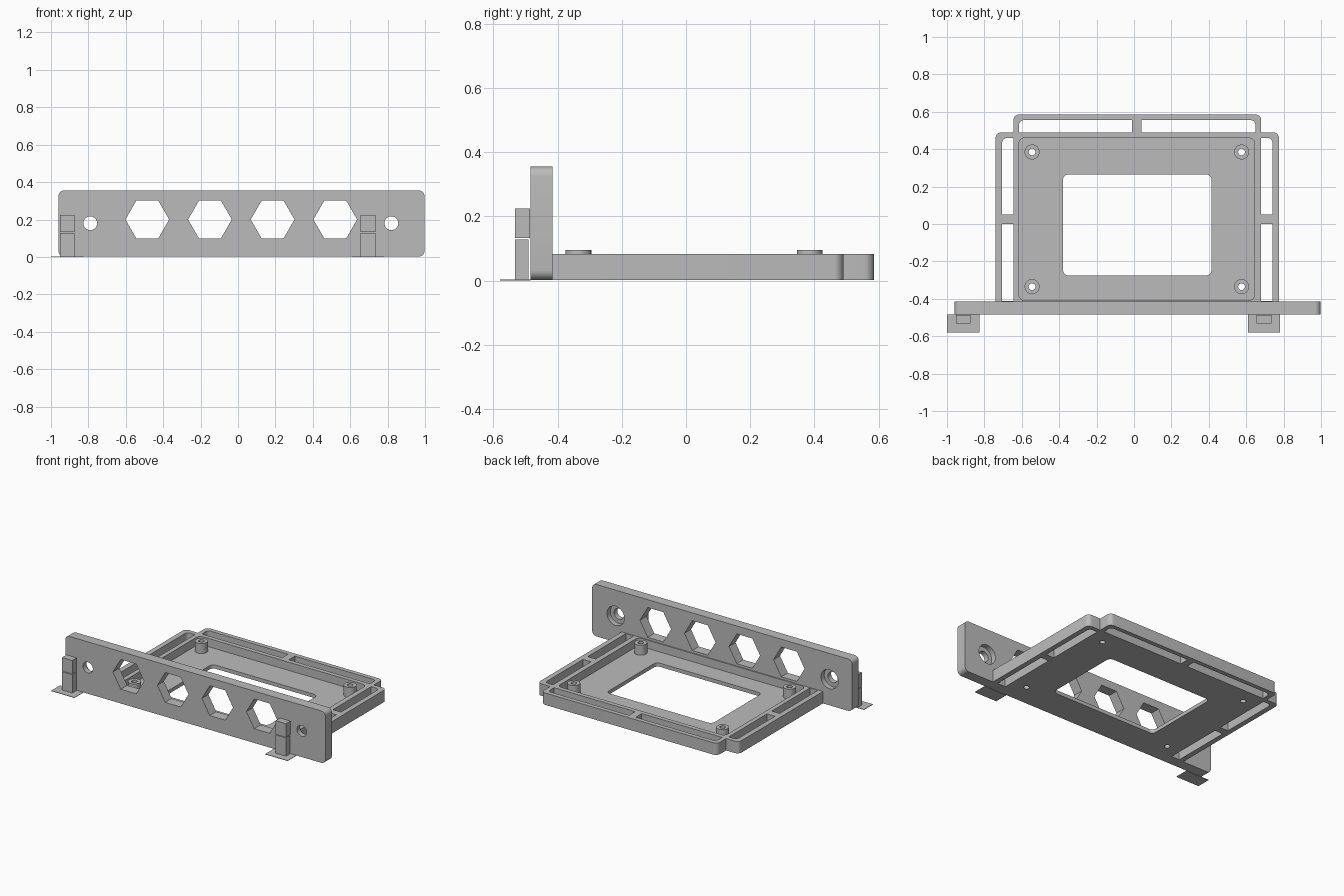
import bpy, bmesh
from math import sin, cos, pi, radians
from mathutils import Matrix

cube = bpy.data.objects.get("Cube")
if cube:
    bpy.data.objects.remove(cube)

grey = bpy.data.materials.new("plain_grey")
grey.use_nodes = True
COLOUR = (0.5, 0.5, 0.5, 1)
grey.diffuse_color = COLOUR
grey.node_tree.nodes["Principled BSDF"].inputs["Base Color"].default_value = COLOUR


def rounded(corners, steps=6):
    """Axis-aligned outline from (x, y, radius) corners."""
    out = []
    for i, (x, y, r) in enumerate(corners):
        if r == 0:
            out.append((x, y))
            continue
        ends = []
        for nx, ny, _ in (corners[i - 1], corners[(i + 1) % len(corners)]):
            length = abs(nx - x) + abs(ny - y)
            ends.append(((nx - x) / length * r, (ny - y) / length * r))
        (ax, ay), (bx, by) = ends
        for k in range(steps + 1):
            t = k / steps * pi / 2
            u, v = 1 - sin(t), 1 - cos(t)
            out.append((x + ax * u + bx * v, y + ay * u + by * v))
    return out


def rect(x0, x1, y0, y1, r=(0, 0, 0, 0)):
    """Corner radii run anticlockwise from the low corner."""
    return rounded([(x0, y0, r[0]), (x1, y0, r[1]), (x1, y1, r[2]), (x0, y1, r[3])])


def ring(cx, cy, r, n=32):
    return [(cx + r * cos(2 * pi * k / n), cy + r * sin(2 * pi * k / n)) for k in range(n)]


def finish(name, mesh):
    mesh.name = name
    mesh.materials.clear()
    mesh.materials.append(grey)
    ob = bpy.data.objects.new(name, mesh)
    bpy.context.collection.objects.link(ob)
    bpy.ops.object.select_all(action='DESELECT')
    ob.select_set(True)
    bpy.context.view_layer.objects.active = ob
    bpy.ops.object.shade_smooth_by_angle(angle=radians(30))
    return ob


def evaluated(ob):
    deps = bpy.context.evaluated_depsgraph_get()
    return bpy.data.meshes.new_from_object(ob.evaluated_get(deps))


def extrude(name, outlines, low, high, upright=False):
    """Extrude a profile with holes along z, or along y when upright."""
    curve = bpy.data.curves.new(name, 'CURVE')
    curve.dimensions = '2D'
    curve.fill_mode = 'BOTH'
    curve.extrude = (high - low) / 2
    for pts in outlines:
        s = curve.splines.new('POLY')
        s.points.add(len(pts) - 1)
        for p, (x, y) in zip(s.points, pts):
            p.co = (x, y, 0, 1)
        s.use_cyclic_u = True
    temp = bpy.data.objects.new(name + "_profile", curve)
    bpy.context.collection.objects.link(temp)
    mesh = evaluated(temp)
    bpy.data.objects.remove(temp)
    bpy.data.curves.remove(curve)
    mid = (low + high) / 2
    if upright:
        mesh.transform(Matrix.Translation((0, mid, 0)) @ Matrix.Rotation(pi / 2, 4, 'X'))
    else:
        mesh.transform(Matrix.Translation((0, 0, mid)))
    bm = bmesh.new()
    bm.from_mesh(mesh)
    bmesh.ops.remove_doubles(bm, verts=bm.verts, dist=0.0001)
    bmesh.ops.recalc_face_normals(bm, faces=bm.faces)
    bm.to_mesh(mesh)
    bm.free()
    return finish(name, mesh)


def carve(ob, cutter):
    mod = ob.modifiers.new("carve", 'BOOLEAN')
    mod.operation = 'DIFFERENCE'
    mod.solver = 'EXACT'
    mod.object = cutter
    mesh = evaluated(ob)
    name = ob.name
    for o in (ob, cutter):
        bpy.data.objects.remove(o)
    return finish(name, mesh)


BOTTOM, FLOOR, RIM = 0.002, 0.027, 0.083
FRONT, BACK = -0.485, -0.415
R = 0.03

# Tray with slotted rails around three sides
posts = [(x, y) for x in (-0.545, 0.575) for y in (-0.335, 0.385)]
tray_outline = rounded([
    (-0.74, BACK, 0), (0.775, BACK, 0), (0.775, 0.49, R), (0.68, 0.49, 0),
    (0.68, 0.585, R), (-0.645, 0.585, R), (-0.645, 0.49, 0), (-0.74, 0.49, R)])
slots = [
    rect(-0.705, -0.645, BACK + 0.004, 0), rect(-0.705, -0.645, 0.05, 0.46, (0, 0, 0, 0.025)),
    rect(0.68, 0.74, BACK + 0.004, 0), rect(0.68, 0.74, 0.05, 0.46, (0, 0, 0.025, 0)),
    rect(-0.615, -0.01, 0.49, 0.555, (0, 0, 0, 0.025)),
    rect(0.04, 0.65, 0.49, 0.555, (0, 0, 0.025, 0))]
window = rect(-0.38, 0.415, -0.275, 0.265, (R, R, R, R))
tray = extrude("tray", [tray_outline, window] + slots + [ring(x, y, 0.018) for x, y in posts],
               BOTTOM, RIM)
recess = extrude("recess_cutter", [rect(-0.615, 0.645, -0.408, 0.46, (R, R, R, R))], FLOOR, 0.2)
tray = carve(tray, recess)

# Screw posts on the tray floor
for i, (x, y) in enumerate(posts):
    extrude(f"screw_post_{i + 1}", [ring(x, y, 0.04), ring(x, y, 0.018)], FLOOR, 0.095)

# Upright face plate with hexagonal vents and counterbored screw holes
vents = [ring(-0.485 + 0.335 * i, 0.2, 0.117, 6) for i in range(4)]
screws = (-0.79, 0.82)
plate = extrude("face_plate",
                [rect(-0.96, 0.997, BOTTOM, 0.355, (R, R, R, R))] + vents
                + [ring(x, 0.18, 0.037) for x in screws], FRONT, BACK, True)
for x in screws:
    bore = extrude("bore_cutter", [ring(x, 0.18, 0.065)], BACK - 0.035, BACK + 0.1, True)
    plate = carve(plate, bore)

# Two-piece clips standing on thin foot tabs
for side, x, foot in (("right", -0.952, (-1, -0.825)), ("left", 0.656, (0.61, 0.78))):
    extrude(f"{side}_foot_tab", [rect(*foot, -0.58, FRONT)], 0, 0.003)
    extrude(f"{side}_lower_clip", [rect(x, x + 0.078, -0.533, -0.49)], 0.002, 0.128)
    extrude(f"{side}_upper_clip", [rect(x, x + 0.078, -0.533, -0.486)], 0.132, 0.224)
